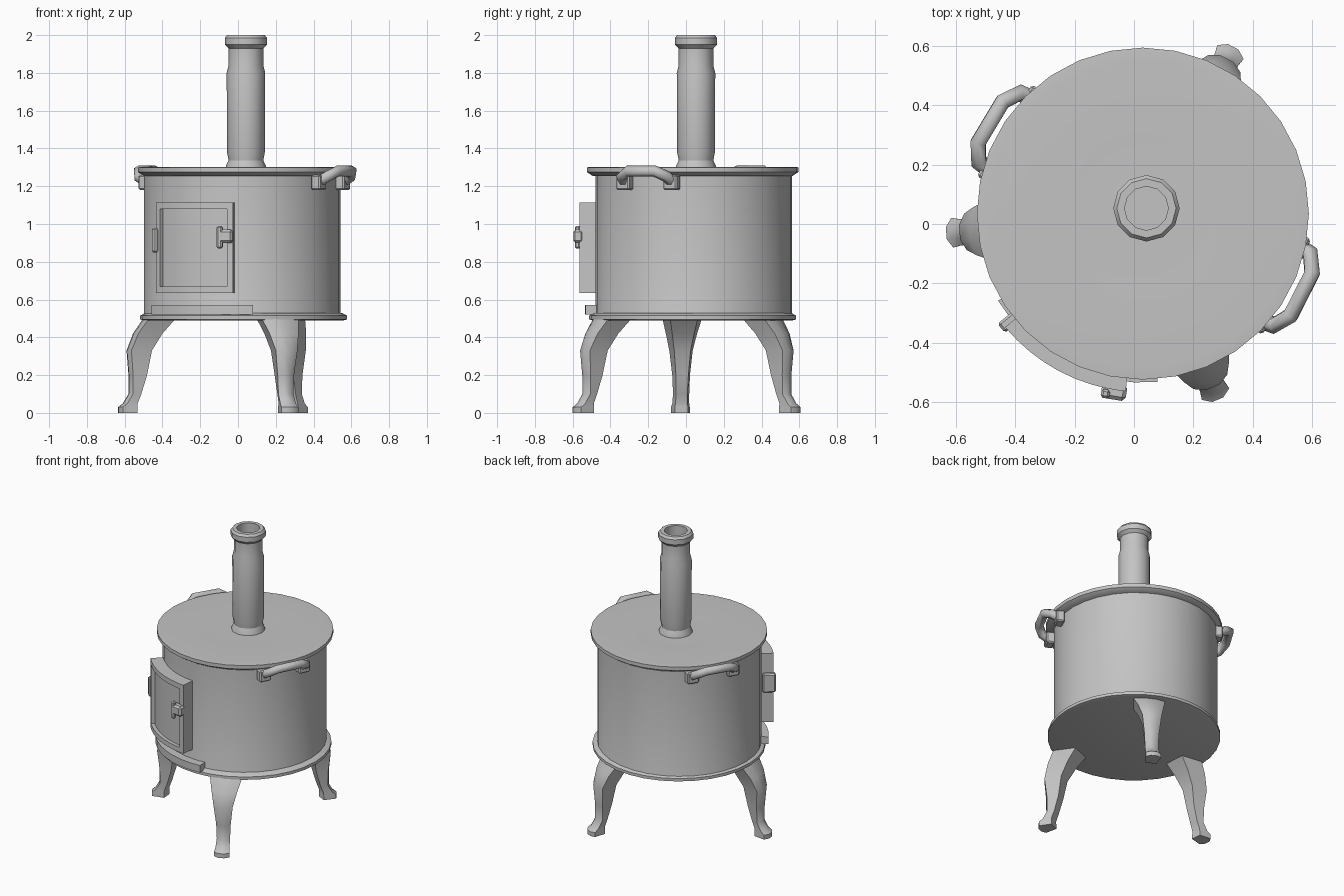
import bpy, bmesh, math
from mathutils import Vector, Matrix

if "Cube" in bpy.data.objects:
    bpy.data.objects.remove(bpy.data.objects["Cube"])

grey = bpy.data.materials.new("cast iron grey")
grey.use_nodes = True
COLOUR = (0.55, 0.55, 0.55, 1)
grey.diffuse_color = COLOUR
grey.node_tree.nodes["Principled BSDF"].inputs["Base Color"].default_value = COLOUR

CENTRE = Vector((0.03, 0.035, 0))
DRUM = Vector((0.022, 0.042, 0))
LEGS = Vector((0.025, 0.015, 0))
FRONT = -117      # direction the door faces, in degrees


def finish(name, bm, matrix):
    bmesh.ops.recalc_face_normals(bm, faces=bm.faces)
    bm.transform(matrix)
    mesh = bpy.data.meshes.new(name)
    bm.to_mesh(mesh)
    bm.free()
    mesh.materials.append(grey)
    ob = bpy.data.objects.new(name, mesh)
    bpy.context.collection.objects.link(ob)
    bpy.ops.object.select_all(action='DESELECT')
    ob.select_set(True)
    bpy.context.view_layer.objects.active = ob
    bpy.ops.object.shade_smooth_by_angle(angle=math.radians(35))
    return ob


def loft(name, rings, matrix):
    bm = bmesh.new()
    loops = [[bm.verts.new(p) for p in ring] for ring in rings]
    n = len(loops[0])
    for a, b in zip(loops, loops[1:]):
        for i in range(n):
            j = (i + 1) % n
            bm.faces.new((a[i], a[j], b[j], b[i]))
    bm.faces.new(loops[0])
    bm.faces.new(loops[-1])
    return finish(name, bm, matrix)


def polar(r, degrees, z):
    a = math.radians(degrees)
    return (r * math.cos(a), r * math.sin(a), z)


def lathe(name, profile, centre, sides=32):
    rings = [[polar(r, 360 * i / sides, z) for i in range(sides)] for r, z in profile]
    return loft(name, rings, Matrix.Translation(centre))


def sector(name, radii, angles, heights, matrix, steps=8):
    # Curved block that follows the drum
    (r0, r1), (a0, a1), (z0, z1) = radii, angles, heights
    section = ((r0, z0), (r1, z0), (r1, z1), (r0, z1))
    rings = [[polar(r, a0 + (a1 - a0) * i / steps, z) for r, z in section]
             for i in range(steps + 1)]
    return loft(name, rings, matrix)


def box(name, low, high, matrix, bevel=0.008):
    # x is outward, y is sideways
    low, high = Vector(low), Vector(high)
    bm = bmesh.new()
    bmesh.ops.create_cube(bm, size=1)
    for v in bm.verts:
        v.co = (low + high) / 2 + v.co * (high - low)
    bmesh.ops.bevel(bm, geom=bm.edges[:], offset=bevel, segments=1, affect='EDGES')
    return finish(name, bm, matrix)


def facing(degrees, centre=CENTRE):
    return Matrix.Translation(centre) @ Matrix.Rotation(math.radians(degrees), 4, 'Z')


# Firebox drum with a bottom rim, and the lid
lathe("body", [(0.53, 0.50), (0.52, 0.53), (0.52, 1.27)], DRUM)
lathe("bottom_rim", [(0.53, 0.49), (0.548, 0.495), (0.548, 0.515), (0.52, 0.53)], CENTRE)
lathe("lid", [(0.53, 1.255), (0.56, 1.275), (0.56, 1.30), (0.52, 1.303),
              (0.25, 1.293), (0.12, 1.295)], CENTRE)

# Hollow chimney pipe with a base flange and a top collar
PIPE = Vector((0.042, 0.053, 0))
lathe("chimney_flange", [(0.11, 1.285), (0.105, 1.31), (0.085, 1.35)], PIPE, 12)
lathe("chimney", [(0.085, 1.30), (0.10, 1.38), (0.102, 1.80), (0.092, 1.84), (0.092, 1.93),
                  (0.112, 1.95), (0.112, 1.985), (0.10, 2.0), (0.074, 2.0),
                  (0.074, 1.35)], PIPE, 12)

# Three curved legs: inner radius, outer radius, half width, height
LEG = [(0.36, 0.525, 0.105, 0.50), (0.43, 0.58, 0.083, 0.42), (0.485, 0.615, 0.062, 0.33),
       (0.51, 0.605, 0.047, 0.20), (0.54, 0.605, 0.043, 0.10), (0.56, 0.635, 0.045, 0.05),
       (0.56, 0.66, 0.05, 0.03), (0.56, 0.66, 0.05, 0.0)]
for name, angle in (("leg_right", 184), ("leg_front", -67), ("leg_back", 62)):
    rings = [[(a, -w * 0.7, z), (b - 0.02, -w, z), (b, -w * 0.4, z),
              (b, w * 0.4, z), (b - 0.02, w, z), (a, w * 0.7, z)] for a, b, w, z in LEG]
    loft(name, rings, facing(angle, LEGS))

# Door curved around the drum: housing, frame bars and inset panel
door = facing(FRONT)
sector("door_panel", (0.48, 0.578), (-22, 20), (0.64, 1.11), door)
for name, z in (("door_frame_bottom", 0.635), ("door_frame_top", 1.08)):
    sector(name, (0.50, 0.602), (-23.5, 21.5), (z, z + 0.035), door)
for name, a in (("door_frame_right", -23.5), ("door_frame_left", 18.5)):
    sector(name, (0.50, 0.602), (a, a + 3), (0.64, 1.11), door, 1)
latch = facing(FRONT + 18)
box("door_latch", (0.58, -0.045, 0.90), (0.635, 0.04, 0.97), latch, 0.012)
box("latch_grip", (0.605, -0.045, 0.87), (0.635, -0.015, 0.99), latch)
box("door_hinge", (0.53, -0.02, 0.85), (0.615, 0.02, 0.98), facing(FRONT - 24))

# Ash ledge beneath the door
sector("ash_ledge", (0.50, 0.57), (-32, 32), (0.52, 0.57), door)

# Bowed carrying handles on both sides below the lid
for name, angle in (("handle_right", 149), ("handle_left", -27)):
    curve = bpy.data.curves.new(name, 'CURVE')
    curve.dimensions = '3D'
    curve.bevel_depth = 0.03
    curve.bevel_resolution = 1
    curve.use_fill_caps = True
    path = [(0.51, -0.14, 1.22), (0.565, -0.135, 1.25), (0.60, -0.08, 1.28),
            (0.60, 0.08, 1.28), (0.565, 0.135, 1.25), (0.51, 0.14, 1.22)]
    spline = curve.splines.new('POLY')
    spline.points.add(len(path) - 1)
    for point, co in zip(spline.points, path):
        point.co = (*co, 1)
    curve.materials.append(grey)
    ob = bpy.data.objects.new(name, curve)
    ob.matrix_world = facing(angle)
    bpy.context.collection.objects.link(ob)
    for y in (-0.14, 0.14):
        box(name + "_mount", (0.49, y - 0.04, 1.18), (0.545, y + 0.04, 1.26), facing(angle))
